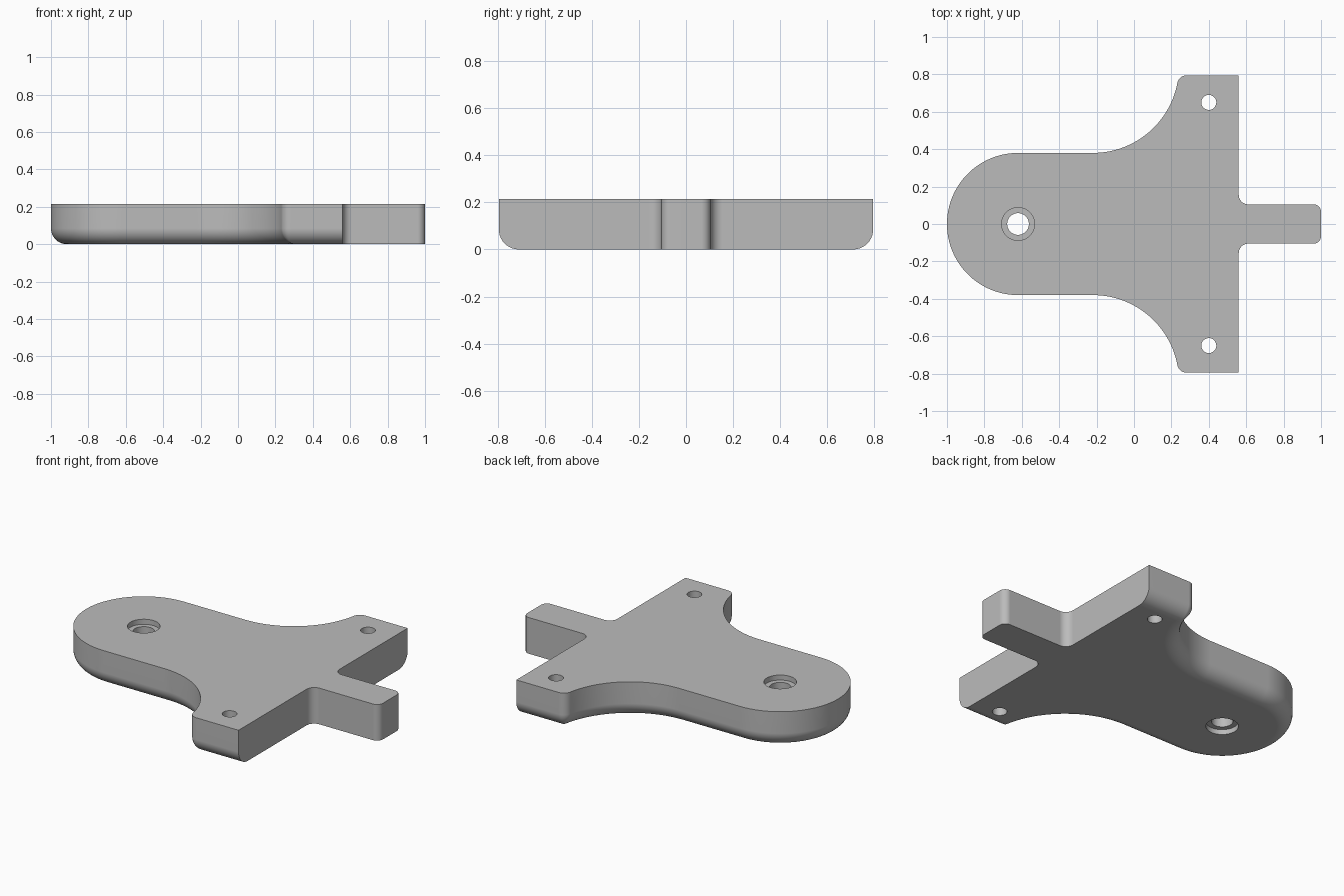
import bpy, bmesh
from math import sin, cos, pi, sqrt, atan2

cube = bpy.data.objects.get("Cube")
if cube:
    bpy.data.objects.remove(cube, do_unlink=True)

HEIGHT = 0.215
FILLET = 0.085      # rounding of the lower rim
NECK_R = 0.46       # concave sweep between round end and wings
CORNER_R = 0.05
WING_Y, BACK_X = 0.795, 0.56
END_X, END_R = -0.62, 0.38
NECK_X = -0.22
NECK_Y = END_R + NECK_R
TAB_Y, ROOT_R, TIP_R = 0.105, 0.05, 0.04


def arc(cx, cy, r, start, end, steps):
    return [(cx + r * cos(start + (end - start) * i / steps),
             cy + r * sin(start + (end - start) * i / steps))
            for i in range(steps + 1)]


def half_outline(d):
    """Upper half of the outline, its rounded rim moved inward by d."""
    pts = arc(END_X, 0, END_R - d, pi, pi / 2, 32)
    # Wing corner: a small arc, which becomes a mitre once d passes its radius
    r = max(CORNER_R - d, 0)
    cy = WING_Y - max(d, CORNER_R)
    reach = NECK_R + max(d, CORNER_R)
    cx = NECK_X + sqrt(reach ** 2 - (NECK_Y - cy) ** 2)
    meet = atan2(cy - NECK_Y, cx - NECK_X)
    pts += arc(NECK_X, NECK_Y, NECK_R + d, -pi / 2, meet, 28)
    pts += arc(cx, cy, r, pi + meet, pi / 2, 8)
    # Straight back edge and tab stay square to the bottom
    pts.append((BACK_X, WING_Y - d))
    pts += arc(BACK_X + ROOT_R, TAB_Y + ROOT_R, ROOT_R, pi, 1.5 * pi, 8)
    pts += arc(1 - TIP_R, TAB_Y - TIP_R, TIP_R, pi / 2, 0, 8)
    return pts


def make_object(name, bm):
    bmesh.ops.remove_doubles(bm, verts=bm.verts, dist=1e-5)
    bmesh.ops.recalc_face_normals(bm, faces=bm.faces)
    mesh = bpy.data.meshes.new(name)
    bm.to_mesh(mesh)
    bm.free()
    obj = bpy.data.objects.new(name, mesh)
    bpy.context.collection.objects.link(obj)
    return obj


def loft(bm, rings):
    """Skin a stack of equal-length rings and cap both ends."""
    loops = [[bm.verts.new(p) for p in ring] for ring in rings]
    for a, b in zip(loops, loops[1:]):
        for i in range(len(a)):
            j = (i + 1) % len(a)
            bm.faces.new((a[i], a[j], b[j], b[i]))
    bm.faces.new(loops[0])
    bm.faces.new(loops[-1])


# Plate body with rounded lower rim
levels = [(0, HEIGHT)]
for i in range(11):
    t = pi / 2 * i / 10
    levels.append((FILLET * (1 - cos(t)), FILLET * (1 - sin(t))))
rings = []
for d, z in levels:
    half = half_outline(d)
    full = half + [(x, -y) for x, y in reversed(half[1:])]
    rings.append([(x, y, z) for x, y in full])
bm = bmesh.new()
loft(bm, rings)
plate = make_object("mounting_plate", bm)

# Hole cutters: a double counterbored pivot hole and two plain wing holes
STEP = 0.03
pivot = [(0.088, -0.1), (0.088, STEP), (0.058, STEP),
         (0.058, HEIGHT - STEP), (0.088, HEIGHT - STEP), (0.088, HEIGHT + 0.1)]
plain = [(0.04, -0.1), (0.04, HEIGHT + 0.1)]
bm = bmesh.new()
for cx, cy, profile in ((END_X, 0, pivot), (0.4, 0.65, plain), (0.4, -0.65, plain)):
    loft(bm, [[(x, y, z) for x, y in arc(cx, cy, r, 0, 2 * pi, 48)[:-1]]
              for r, z in profile])
cutter = make_object("hole_cutter", bm)
cutter.hide_render = True

bpy.ops.object.select_all(action='DESELECT')
bpy.context.view_layer.objects.active = plate
plate.select_set(True)
cut = plate.modifiers.new("holes", 'BOOLEAN')
cut.operation = 'DIFFERENCE'
cut.solver = 'EXACT'
cut.object = cutter
bpy.ops.object.modifier_apply(modifier=cut.name)
bpy.data.objects.remove(cutter, do_unlink=True)

# Plain grey finish
grey = bpy.data.materials.new("plain_grey")
grey.use_nodes = True
colour = (0.5, 0.5, 0.5, 1)
grey.diffuse_color = colour
grey.node_tree.nodes["Principled BSDF"].inputs["Base Color"].default_value = colour
plate.data.materials.clear()
plate.data.materials.append(grey)

# Smooth curves, crisp edges
bpy.ops.object.shade_smooth_by_angle(angle=pi / 6)
weighted = plate.modifiers.new("weighted_normals", 'WEIGHTED_NORMAL')
weighted.keep_sharp = True
